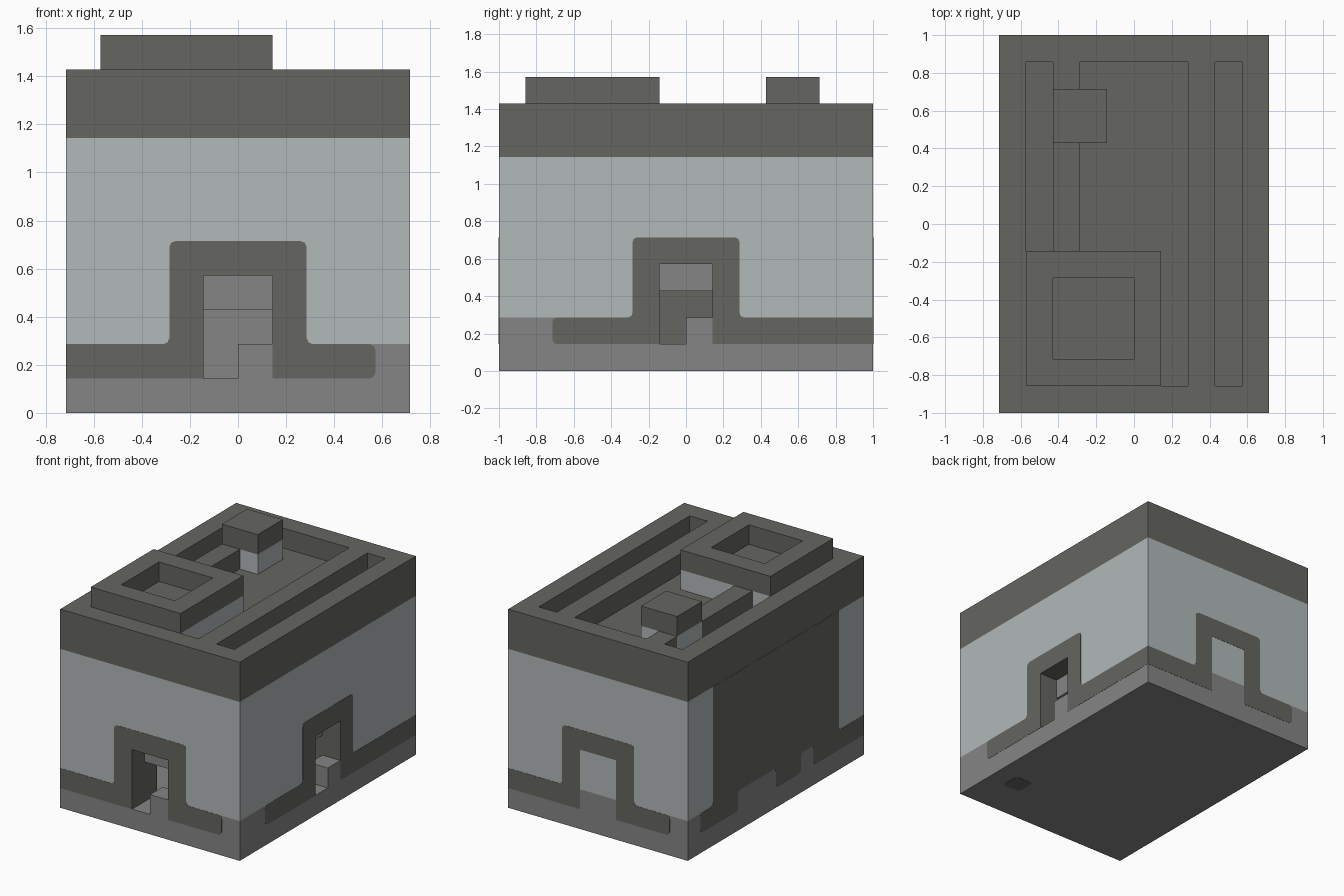
import bpy
import bmesh
from math import pi
from mathutils import Matrix, Vector

U = 1 / 7          # the building sits on a grid of this unit
SKIN = 0.0015      # thickness of painted trim plates

cube = bpy.data.objects.get("Cube")
if cube:
    bpy.data.objects.remove(cube, do_unlink=True)


def material(name, r, g, b):
    m = bpy.data.materials.new(name)
    m.use_nodes = True
    m.diffuse_color = (r, g, b, 1)
    m.node_tree.nodes["Principled BSDF"].inputs["Base Color"].default_value = (r, g, b, 1)
    return m


DARK = material("dark stone", 0.130, 0.130, 0.117)
LIGHT = material("pale plaster", 0.445, 0.485, 0.485)
GREY = material("mid grey stone", 0.235, 0.235, 0.235)


def finish(bm, name, mats):
    bmesh.ops.recalc_face_normals(bm, faces=bm.faces)
    mesh = bpy.data.meshes.new(name)
    bm.to_mesh(mesh)
    bm.free()
    for m in mats:
        mesh.materials.append(m)
    ob = bpy.data.objects.new(name, mesh)
    bpy.context.collection.objects.link(ob)
    return ob


def box(name, lo, hi, *mats, turn=0):
    """Box between two grid corners, optionally turned about z."""
    lo, hi = Vector(lo) * U, Vector(hi) * U
    bm = bmesh.new()
    bmesh.ops.create_cube(bm, size=1)
    place = Matrix.Translation((lo + hi) / 2) @ Matrix.Diagonal((*(hi - lo), 1))
    bm.transform(Matrix.Rotation(turn, 4, "Z") @ place)
    return finish(bm, name, mats)


def cut(ob, lo, hi, turn=0):
    """Carve a box out of a part."""
    cutter = box("cutter", lo, hi, turn=turn)
    cutter.hide_render = True
    mod = ob.modifiers.new("cut", "BOOLEAN")
    mod.operation = "DIFFERENCE"
    mod.solver = "EXACT"
    mod.object = cutter
    bpy.context.view_layer.objects.active = ob
    bpy.ops.object.modifier_apply(modifier=mod.name)
    bpy.data.objects.remove(cutter, do_unlink=True)


def plate(name, outline, mat, place, rounded):
    """Thin painted shape with softened corners where rounded(a, b) holds."""
    bm = bmesh.new()
    verts = [bm.verts.new((a * U, b * U, 0)) for a, b in outline]
    bm.faces.new(verts)
    soft = [v for v, (a, b) in zip(verts, outline) if rounded(a, b)]
    bmesh.ops.bevel(bm, geom=soft, offset=0.025, segments=2,
                    profile=0.5, affect="VERTICES")
    ext = bmesh.ops.extrude_face_region(bm, geom=bm.faces[:])
    moved = [e for e in ext["geom"] if isinstance(e, bmesh.types.BMVert)]
    bmesh.ops.translate(bm, verts=moved, vec=(0, 0, SKIN))
    bm.transform(place)
    return finish(bm, name, [mat])


def side(turn, dist):
    """Transform from an upright drawing to one outer wall."""
    return (Matrix.Rotation(turn, 4, "Z") @ Matrix.Translation((0, -dist * U, 0))
            @ Matrix.Rotation(pi / 2, 4, "X"))


# Doorways: name, turn, wall distance, left and right ends of the trim
DOORS = [("front", 0, 7, -5, 4), ("left", pi / 2, 5, -5, 7), ("back", pi, 7, -5, 4)]

# Base and walls with the inner chamber and passages carved through
base = box("base", (-5, -7, 0), (5, 7, 2), GREY, DARK, GREY)
walls = box("walls", (-5, -7, 2), (5, 7, 8), LIGHT, DARK, GREY)
for part in (base, walls):
    cut(part, (-3, -5, 1), (3, 5, 3))
    for _, turn, dist, _, _ in DOORS:
        cut(part, (-1, -dist - 1, 1), (1, -dist + 3, 3), turn)
        if part is walls:
            cut(part, (-1, -dist - 1, 1.5), (1, -dist + 1, 4), turn)
    # Inside faces: jambs and far wall dark, the rest grey
    for f in part.data.polygons:
        c, n = f.center / U, f.normal
        if abs(c.x) < 4.9 and abs(c.y) < 6.9 and 0.5 < c.z < 4.5:
            jamb = (abs(c.y) > 5 and abs(n.x) > 0.5) or (c.x > 3 and abs(n.y) > 0.5)
            soffit = c.z > 3.9
            far_wall = c.x < -2.9 and abs(n.x) > 0.5
            f.material_index = 1 if jamb or soffit or far_wall else 2

# Door trim and half steps
for name, turn, dist, a, b in DOORS:
    trim = [(a, 1), (a, 2), (-2, 2), (-2, 5), (2, 5), (2, 2), (b, 2), (b, 1),
            (1, 1), (1, 4), (-1, 4), (-1, 1)]
    end = 7 if dist == 5 else 5
    plate(name + "_door_trim", trim, DARK, side(turn, dist),
          lambda p, q: abs(p) != 1 and (abs(p) < 5 or (end == 7 and abs(p) < 7)))
    box(name + "_door_step", (0, -dist, 1), (1, -dist + 1, 2), GREY, turn=turn)

# Blind side: one large dark panel with a stepped lower edge
panel = [(-5, 8), (-5, 2), (-6, 2), (-6, 1), (-3, 1), (-3, 2), (0, 2), (0, 1),
         (2, 1), (2, 2), (3, 2), (3, 1), (7, 1), (7, 2), (5, 2), (5, 8)]
plate("right_wall_panel", panel, DARK, side(-pi / 2, 5),
      lambda p, q: q < 8 and p < 7)

# Small dark patch under the floor
plate("underside_patch", [(3, -5), (4, -5), (4, -4), (3, -4)], DARK,
      Matrix.Translation((0, 0, -SKIN)), lambda p, q: True)

# Roof slab with sunken channels
roof = box("roof", (-5, -7, 8), (5, 7, 10), DARK)
for x0, x1 in ((-4, -3), (-2, 2), (3, 4)):
    cut(roof, (x0, -6, 9), (x1, 6, 11))
cut(roof, (-3.2, 3, 9), (-1.8, 5, 11))

# Rooftop blocks on pale supports
box("large_block_support", (-4, -6, 9), (1, -1, 10), LIGHT)
box("small_block_support", (-3, 3, 9), (-1, 5, 10), LIGHT)
large = box("large_roof_block", (-4, -6, 10), (1, -1, 11), DARK)
cut(large, (-3, -5, 10.02), (0, -2, 12))
box("small_roof_block", (-3, 3, 10), (-1, 5, 11), DARK)
